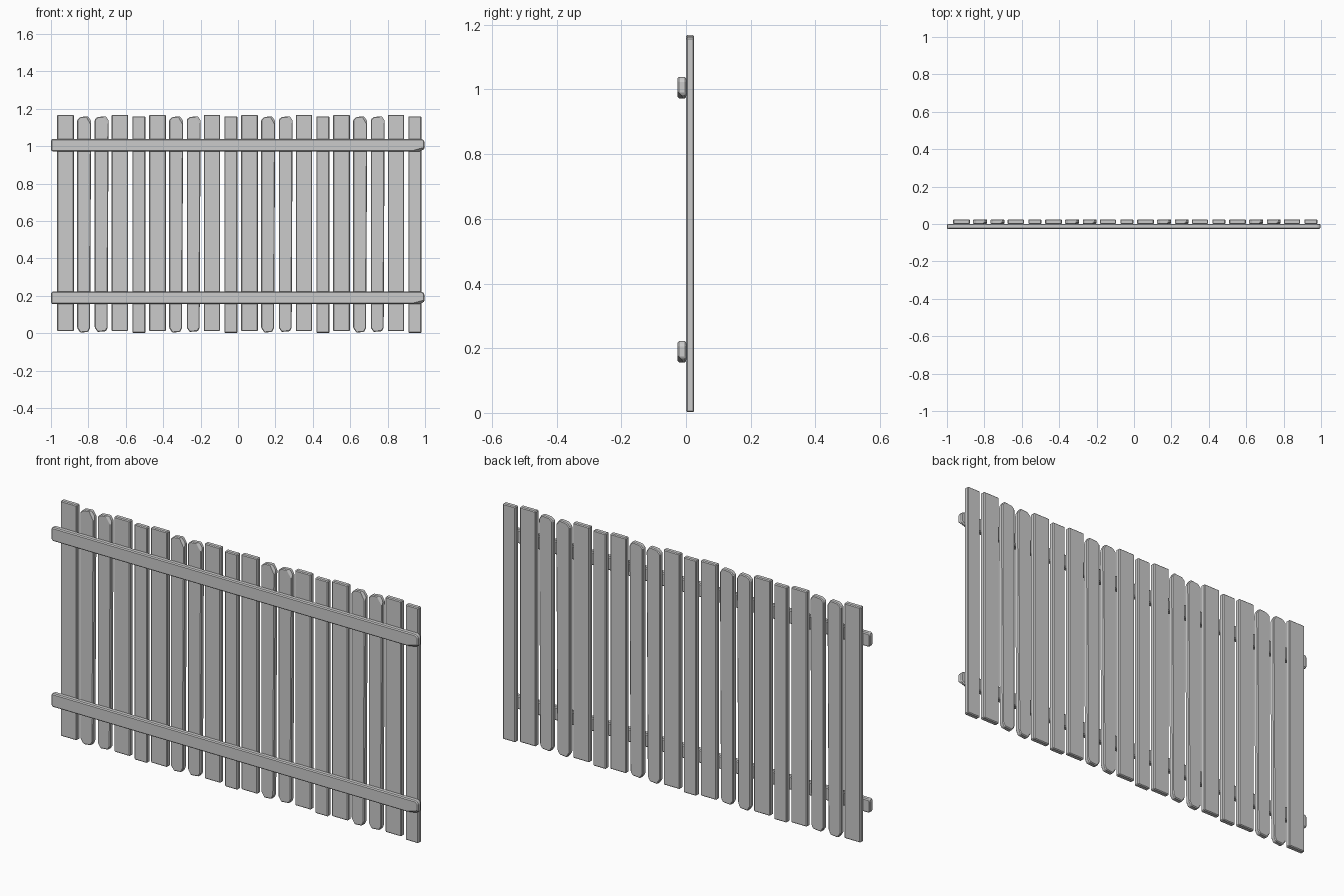
import bpy, bmesh
from mathutils import Vector

if "Cube" in bpy.data.objects:
    bpy.data.objects.remove(bpy.data.objects["Cube"])


def board(name, outline, y0, y1, bevel, chips=()):
    """Extrude an x-z outline from y0 to y1, bevel it, then slice chips off."""
    bm = bmesh.new()
    face = bm.faces.new([bm.verts.new((x, y0, z)) for x, z in outline])
    ext = bmesh.ops.extrude_face_region(bm, geom=[face])
    new = [v for v in ext["geom"] if isinstance(v, bmesh.types.BMVert)]
    bmesh.ops.translate(bm, verts=new, vec=(0, y1 - y0, 0))
    bmesh.ops.recalc_face_normals(bm, faces=bm.faces)
    bmesh.ops.bevel(bm, geom=bm.edges[:], offset=bevel, segments=1,
                    affect='EDGES', profile=0.5, clamp_overlap=True)
    for co, normal in chips:
        cut = bmesh.ops.bisect_plane(
            bm, geom=bm.verts[:] + bm.edges[:] + bm.faces[:], dist=1e-5,
            plane_co=co, plane_no=Vector(normal).normalized(), clear_outer=True)
        edges = [e for e in cut["geom_cut"] if isinstance(e, bmesh.types.BMEdge)]
        bmesh.ops.holes_fill(bm, edges=edges, sides=0)
    bmesh.ops.recalc_face_normals(bm, faces=bm.faces)
    mesh = bpy.data.meshes.new(name)
    bm.to_mesh(mesh)
    bm.free()
    obj = bpy.data.objects.new(name, mesh)
    bpy.context.collection.objects.link(obj)
    return obj


def rect(x0, x1, z0, z1):
    return [(x0, z0), (x1, z0), (x1, z1), (x0, z1)]


def worn(x0, x1, z0, z1, c, waist):
    """Board outline with clipped corners and a slightly worn right side."""
    return [(x0, z0 + 1.5 * c), (x0 + c, z0), (x1 - c, z0 + .004),
            (x1 - waist, z0 + 1.5 * c), (x1, z1 - 1.5 * c),
            (x1 - c, z1), (x0 + c, z1 - .004), (x0, z1 - 1.2 * c)]


Y0, Y1, B = 0.0, 0.025, 0.004

# Pickets: five different boards repeated four times
for i in range(4):
    d = i * 0.492
    board("wide_picket", rect(-.967 + d, -.878 + d, .011, 1.168), Y0, Y1, B)
    board("worn_picket", worn(-.86 + d, -.785 + d, .003, 1.16, .017, .006), Y0, Y1, B,
          [((-.81 + d, Y0, 1.155), (.8, -1.2, .45))])
    board("chipped_picket", worn(-.766 + d, -.692 + d, .007, 1.16, .015, .005), Y0, Y1, B,
          [((-.72 + d, Y0, 1.155), (.55, -1.2, .4)),
           ((-.705 + d, Y0, .02), (.5, -1, -.6))])
    board("broad_picket", rect(-.675 + d, -.588 + d, .011, 1.168), Y0, Y1, B)
    board("narrow_picket", rect(-.565 + d, -.495 + d, .002, 1.16), Y0, Y1, B)

# Rails across the front, worn at the right end
for name, z0, z1 in (("bottom_rail", .156, .222), ("top_rail", .972, 1.039)):
    outline = [(-.995, z0), (.975, z0), (.997, z0 + .014), (.997, z1 - .012),
               (.985, z1), (-.995, z1), (-1, z1 - .008), (-1, z0 + .008)]
    board(name, outline, -.026, .001, .006,
          [((.935, -.026, z0 + .005), (.25, -.8, -.9))])
